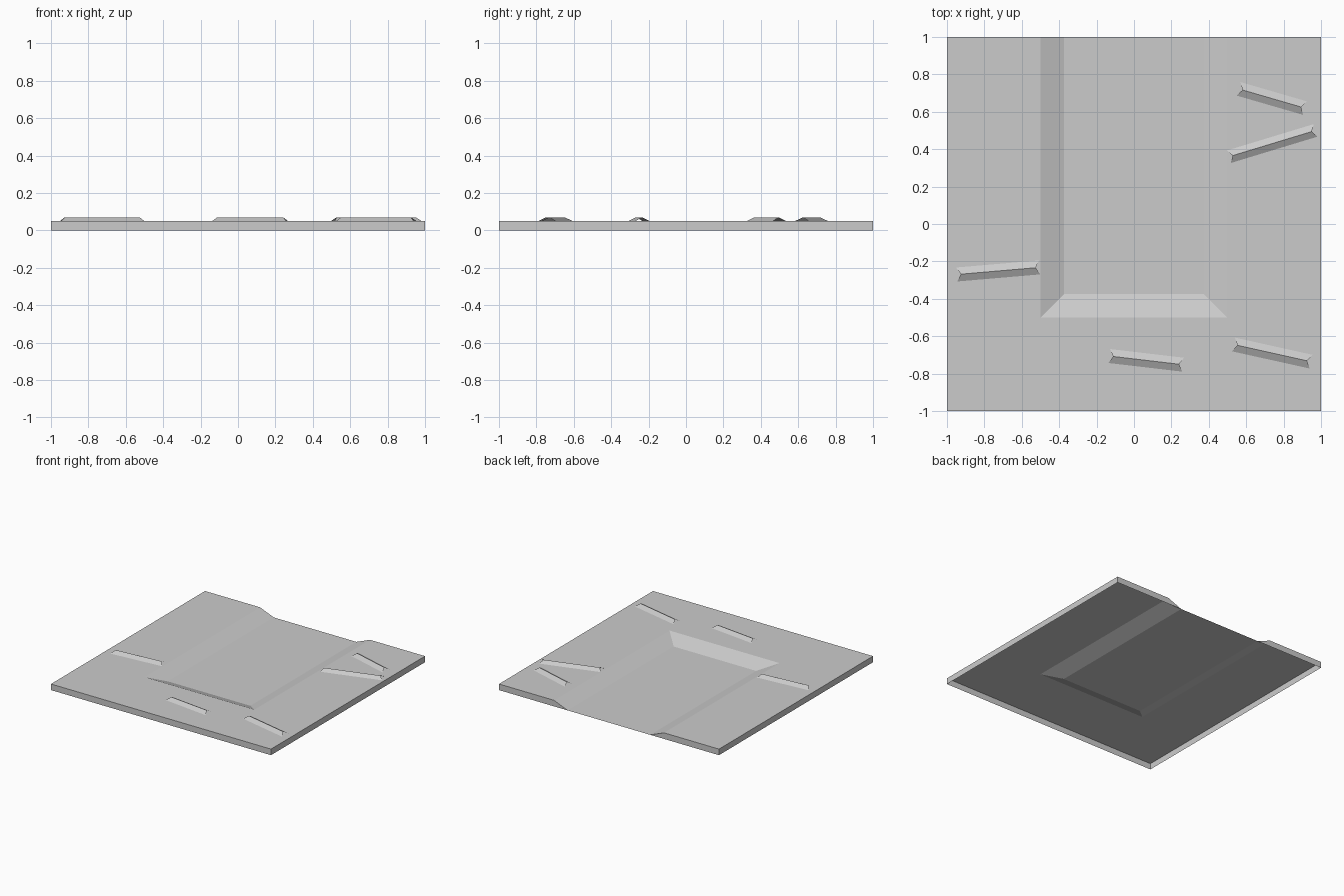
import bpy
import bmesh
from math import radians
from mathutils import Matrix, Vector

default = bpy.data.objects.get("Cube")
if default:
    bpy.data.objects.remove(default, do_unlink=True)

GREY = (0.6, 0.6, 0.6, 1.0)
material = bpy.data.materials.new("plain_grey")
material.use_nodes = True
material.diffuse_color = GREY
material.node_tree.nodes["Principled BSDF"].inputs["Base Color"].default_value = GREY

TOP = 0.05       # height of the slab surface
RIDGE = 0.07     # height of the ground ripples
OUTER, INNER = 0.5, 0.375   # half widths of the channel at its rim and floor


def build(name, faces):
    """Make an object from a list of faces given as corner points."""
    bm = bmesh.new()
    for corners in faces:
        bm.faces.new([bm.verts.new(c) for c in corners])
    bmesh.ops.remove_doubles(bm, verts=bm.verts, dist=1e-5)
    mesh = bpy.data.meshes.new(name)
    bm.to_mesh(mesh)
    bm.free()
    mesh.materials.append(material)
    obj = bpy.data.objects.new(name, mesh)
    bpy.context.collection.objects.link(obj)
    return obj


def mirrored(face):
    """Mirror a face across x while keeping its outward direction."""
    return [(-x, y, z) for x, y, z in reversed(face)]


# Slab surface, sunken channel and open-bottomed skirt; one half, then mirrored
half = [
    # flat ground beside the channel, and its outer skirt
    [(OUTER, -OUTER, TOP), (1, -OUTER, TOP), (1, 1, TOP), (OUTER, 1, TOP)],
    [(OUTER, -1, TOP), (1, -1, TOP), (1, -OUTER, TOP), (OUTER, -OUTER, TOP)],
    [(1, -1, 0), (1, 1, 0), (1, 1, TOP), (1, -OUTER, TOP), (1, -1, TOP)],
    # sloping channel bank
    [(INNER, -INNER, 0), (OUTER, -OUTER, TOP), (OUTER, 1, TOP), (INNER, 1, 0)],
    # back skirt cut to the channel outline
    [(1, 1, 0), (INNER, 1, 0), (OUTER, 1, TOP), (1, 1, TOP)],
]
middle = [
    # ground in front, front skirt, channel end slope and channel floor
    [(-OUTER, -1, TOP), (OUTER, -1, TOP), (OUTER, -OUTER, TOP), (-OUTER, -OUTER, TOP)],
    [(-1, -1, 0), (1, -1, 0), (1, -1, TOP), (OUTER, -1, TOP), (-OUTER, -1, TOP), (-1, -1, TOP)],
    [(-OUTER, -OUTER, TOP), (OUTER, -OUTER, TOP), (INNER, -INNER, 0), (-INNER, -INNER, 0)],
    [(-INNER, -INNER, 0), (INNER, -INNER, 0), (INNER, 1, 0), (-INNER, 1, 0)],
]
build("ground_slab", half + [mirrored(f) for f in half] + middle)


# Ground ripples: open-ended folded strips with a shorter ridge line
def ripple(name, x, y, length, angle, width=0.075, inset=0.022):
    place = Matrix.Translation((x, y, 0)) @ Matrix.Rotation(radians(angle), 4, "Z")
    end, side = length / 2, width / 2
    top = end - inset
    front = [(-end, -side, TOP), (end, -side, TOP), (top, 0, RIDGE), (-top, 0, RIDGE)]
    back = [(-x, -y, z) for x, y, z in front]
    build(name, [[place @ Vector(c) for c in face] for face in (front, back)])


ripple("ripple_back", 0.737, 0.671, 0.37, -16.2)
ripple("ripple_back_long", 0.739, 0.43, 0.485, 16.9, width=0.07)
ripple("ripple_front_left", 0.739, -0.69, 0.425, -12.5)
ripple("ripple_right", -0.726, -0.251, 0.445, 4.9)
ripple("ripple_front", 0.065, -0.729, 0.398, -6.7)
